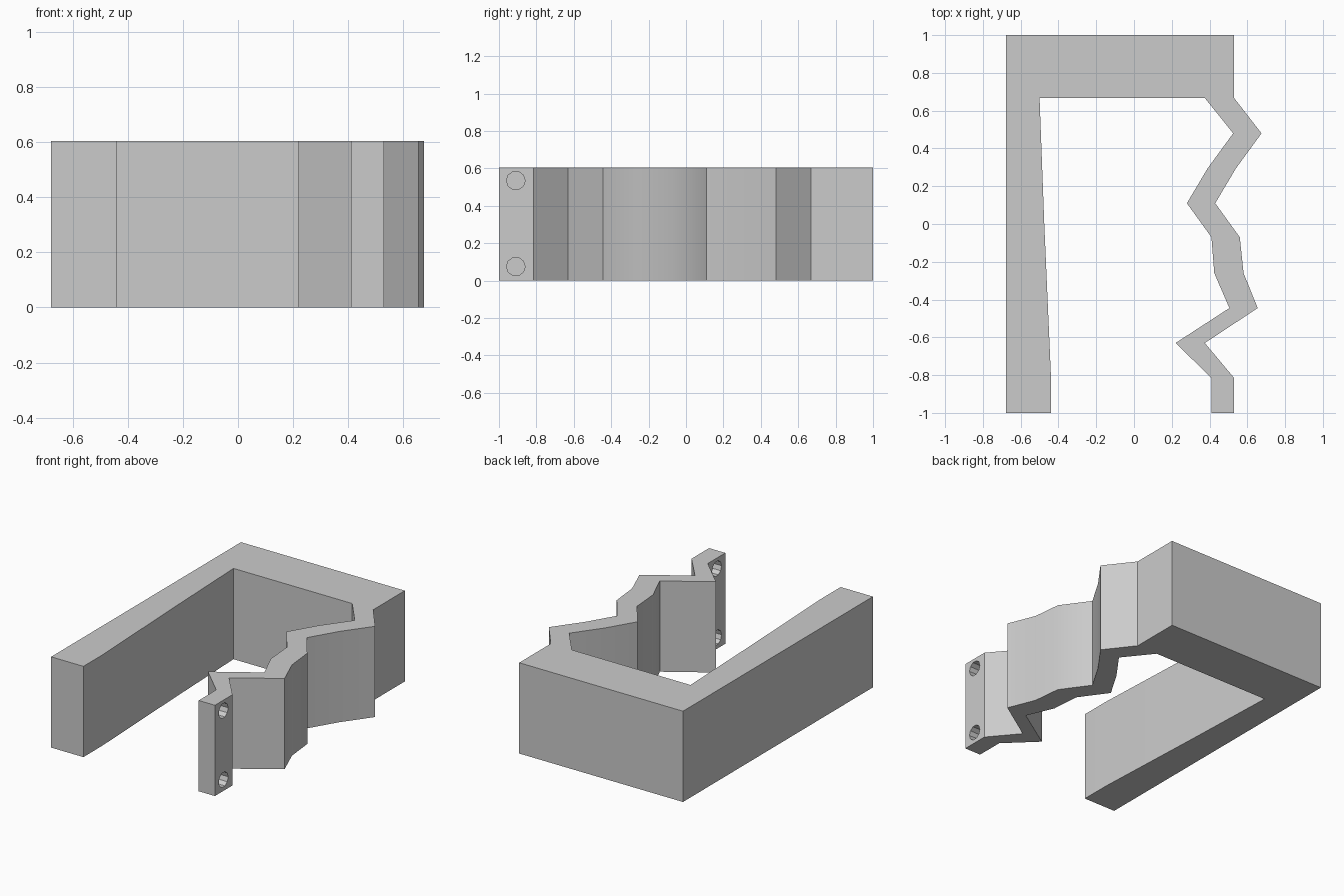
import bpy
import bmesh
import math

cube = bpy.data.objects.get("Cube")
if cube:
    bpy.data.objects.remove(cube, do_unlink=True)

HEIGHT = 0.605

grey = bpy.data.materials.new("light_grey")
grey.use_nodes = True
colour = (0.6, 0.6, 0.6, 1)
grey.diffuse_color = colour
grey.node_tree.nodes["Principled BSDF"].inputs["Base Color"].default_value = colour


def extrude_outline(name, outline, height):
    """Raise a closed plan outline into a solid standing on the ground."""
    mesh = bpy.data.meshes.new(name)
    bm = bmesh.new()
    base = bm.faces.new([bm.verts.new((x, y, 0)) for x, y in outline])
    top = bmesh.ops.extrude_face_region(bm, geom=[base])["geom"]
    verts = [g for g in top if isinstance(g, bmesh.types.BMVert)]
    bmesh.ops.translate(bm, verts=verts, vec=(0, 0, height))
    bmesh.ops.recalc_face_normals(bm, faces=bm.faces)
    bm.to_mesh(mesh)
    bm.free()
    obj = bpy.data.objects.new(name, mesh)
    bpy.context.collection.objects.link(obj)
    mesh.materials.append(grey)
    return obj


# Zigzag spring arm: (inner x, outer x, y) from the back bar to the tip
arm = [(0.375, 0.53, 0.667), (0.525, 0.675, 0.48), (0.39, 0.54, 0.295),
       (0.28, 0.43, 0.11), (0.41, 0.56, -0.07), (0.425, 0.58, -0.26),
       (0.505, 0.655, -0.445), (0.22, 0.375, -0.63),
       (0.41, 0.53, -0.815), (0.41, 0.53, -1)]

# Straight arm with a tapering inner face, joined by the back bar
straight_arm = [(-0.5, 0.667), (-0.475, 0), (-0.44, -0.8), (-0.44, -1), (-0.678, -1)]
back_bar = [(-0.678, 1), (0.53, 1)]
outline = (straight_arm + back_bar
           + [(outer, y) for _, outer, y in arm]
           + [(inner, y) for inner, _, y in reversed(arm)])
clip = extrude_outline("clip_body", outline, HEIGHT)

# Two screw holes through the arm tip
for z in (0.075, 0.535):
    bpy.ops.mesh.primitive_cylinder_add(vertices=10, radius=0.05, depth=0.2,
                                        location=(0.47, -0.91, z),
                                        rotation=(0, math.pi / 2, 0))
    cutter = bpy.context.object
    cutter.name = "hole_cutter"
    cutter.hide_render = True
    cutter.data.materials.append(grey)
    cut = clip.modifiers.new("screw_hole", "BOOLEAN")
    cut.object = cutter
    cut.operation = "DIFFERENCE"
    cut.solver = "EXACT"
    bpy.context.view_layer.objects.active = clip
    bpy.ops.object.modifier_apply(modifier=cut.name)
    bpy.data.objects.remove(cutter, do_unlink=True)

# Soft bends, sharp corners
bpy.ops.object.select_all(action="DESELECT")
clip.select_set(True)
bpy.context.view_layer.objects.active = clip
bpy.ops.object.shade_smooth_by_angle(angle=math.radians(34))
